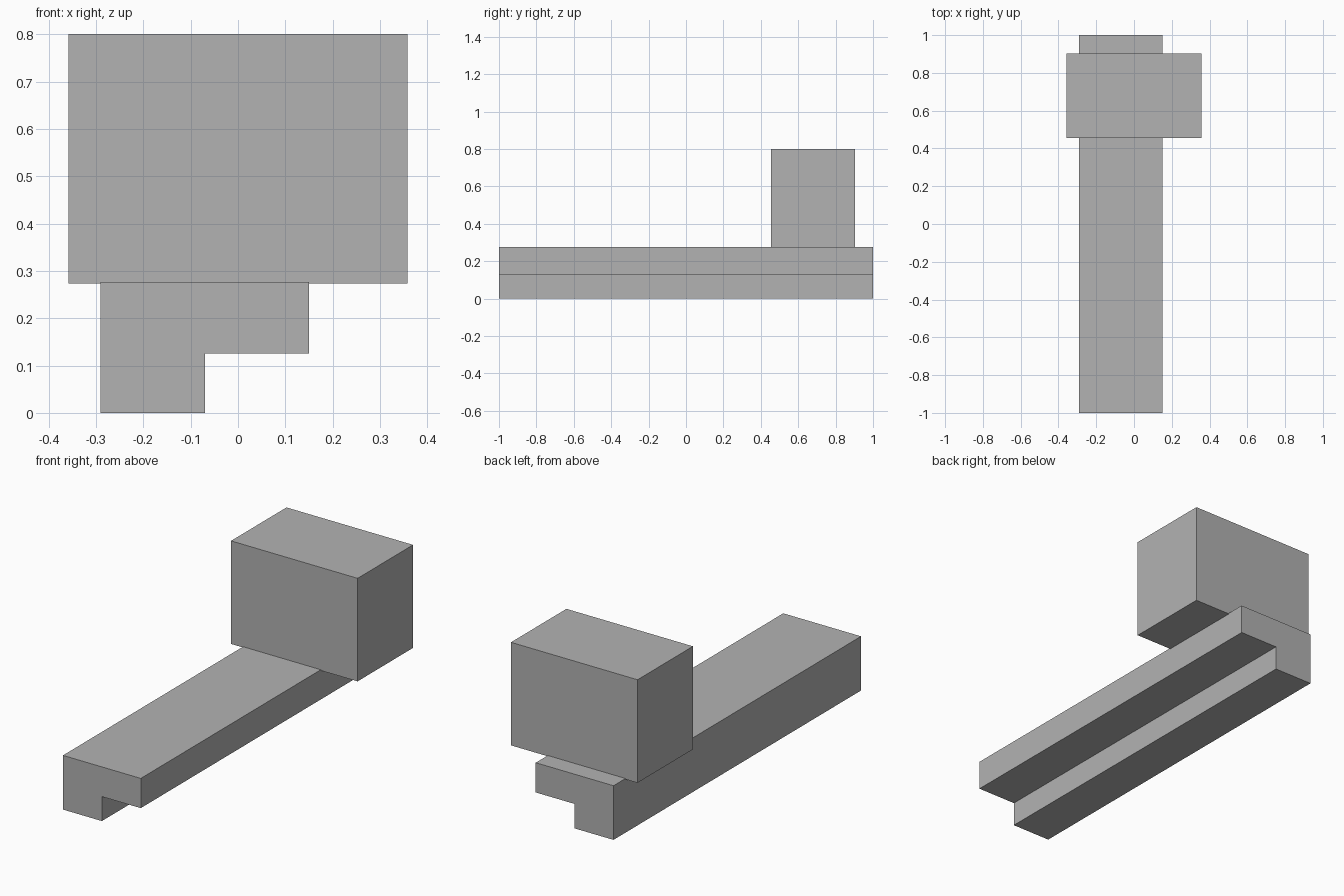
import bpy
import bmesh

cube = bpy.data.objects.get("Cube")
if cube:
    bpy.data.objects.remove(cube, do_unlink=True)

grey = bpy.data.materials.new("plain grey")
grey.use_nodes = True
colour = (0.448, 0.448, 0.448, 1)
grey.diffuse_color = colour
grey.node_tree.nodes["Principled BSDF"].inputs["Base Color"].default_value = colour


def extrude_profile(name, profile, y_front, y_back):
    """Extrude an x-z outline along y into a closed solid."""
    bm = bmesh.new()
    face = bm.faces.new([bm.verts.new((x, y_front, z)) for x, z in profile])
    result = bmesh.ops.extrude_face_region(bm, geom=[face], use_keep_orig=True)
    verts = [v for v in result["geom"] if isinstance(v, bmesh.types.BMVert)]
    bmesh.ops.translate(bm, verts=verts, vec=(0, y_back - y_front, 0))
    bmesh.ops.recalc_face_normals(bm, faces=bm.faces)
    mesh = bpy.data.meshes.new(name)
    bm.to_mesh(mesh)
    bm.free()
    mesh.materials.append(grey)
    obj = bpy.data.objects.new(name, mesh)
    bpy.context.collection.objects.link(obj)
    return obj


# Long rail with a step cut along its lower left edge
extrude_profile("stepped_rail",
                [(-0.29, 0), (-0.07, 0), (-0.07, 0.125),
                 (0.15, 0.125), (0.15, 0.277), (-0.29, 0.277)],
                -1, 1)

# Block seated slightly into the rail near its back end
extrude_profile("upper_block",
                [(-0.358, 0.273), (0.358, 0.273), (0.358, 0.8), (-0.358, 0.8)],
                0.455, 0.903)
